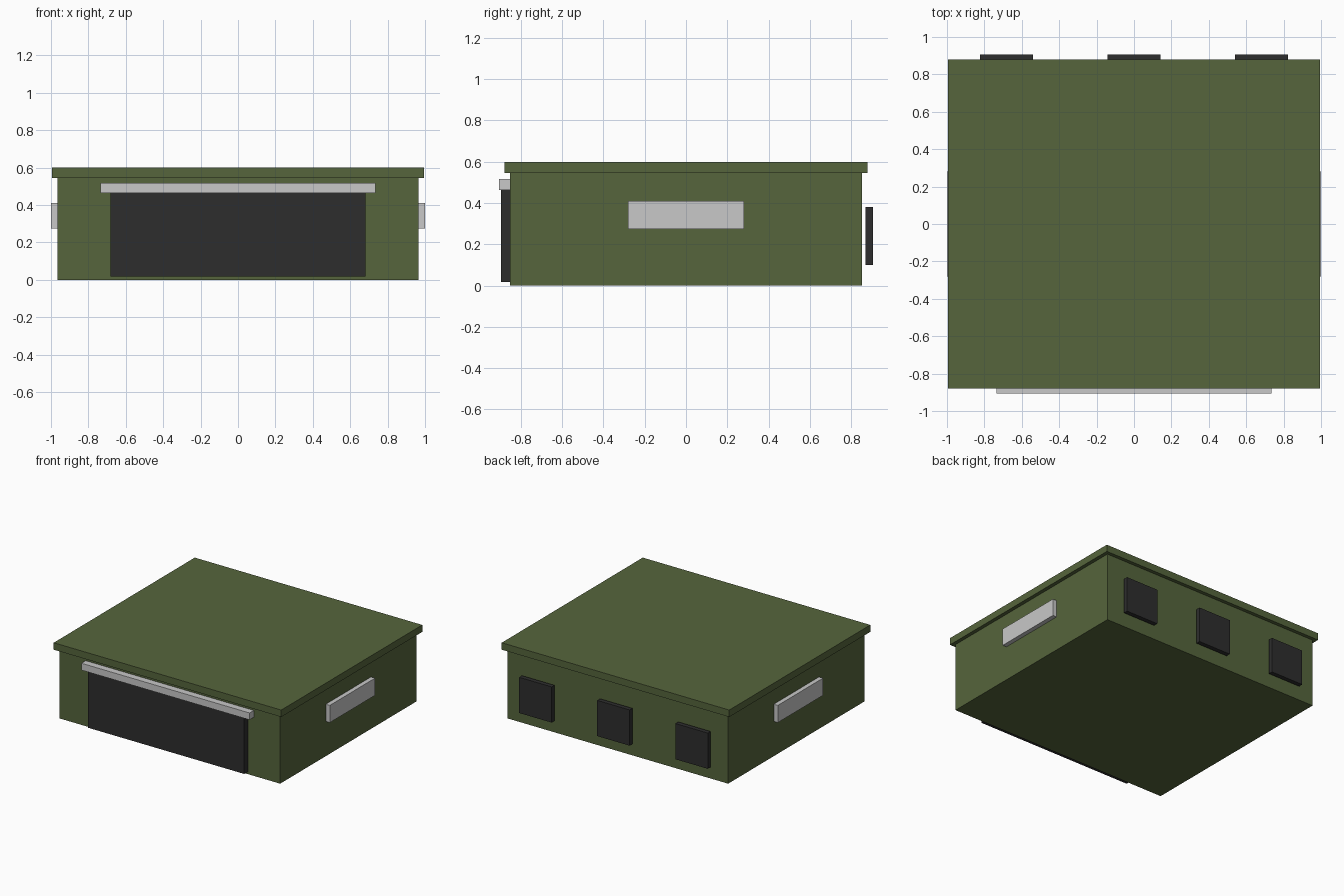
import bpy

cube = bpy.data.objects.get("Cube")
if cube:
    bpy.data.objects.remove(cube, do_unlink=True)


def material(name, color):
    mat = bpy.data.materials.new(name)
    mat.use_nodes = True
    mat.diffuse_color = (*color, 1)
    bsdf = next(n for n in mat.node_tree.nodes if n.type == "BSDF_PRINCIPLED")
    bsdf.inputs["Base Color"].default_value = (*color, 1)
    return mat


def box(name, x, y, z, mat):
    """Box spanning the given (low, high) range on each axis."""
    spans = (x, y, z)
    bpy.ops.mesh.primitive_cube_add(size=1, location=[sum(s) / 2 for s in spans])
    obj = bpy.context.object
    obj.name = name
    obj.scale = [s[1] - s[0] for s in spans]
    bpy.ops.object.transform_apply(location=False, rotation=False, scale=True)
    obj.data.materials.append(mat)
    return obj


green = material("olive_green", (0.092, 0.130, 0.045))
dark = material("charcoal", (0.027, 0.027, 0.027))
grey = material("light_grey", (0.58, 0.58, 0.58))

# Main block and overhanging roof slab
box("body", (-0.965, 0.965), (-0.852, 0.852), (0, 0.545), green)
box("roof", (-0.994, 0.994), (-0.88, 0.88), (0.545, 0.6), green)

# Wide front door with a lintel above it
box("front_door", (-0.682, 0.682), (-0.896, -0.852), (0.018, 0.463), dark)
box("door_lintel", (-0.735, 0.735), (-0.905, -0.852), (0.463, 0.517), grey)

# Side panels
for name, low, high in (("left", 0.965, 1.0), ("right", -1.0, -0.965)):
    box(name + "_side_panel", (low, high), (-0.282, 0.282), (0.274, 0.41), grey)

# Row of vents standing just off the back wall
for name, cx in (("left", 0.682), ("middle", 0), ("right", -0.682)):
    box(name + "_back_vent", (cx - 0.142, cx + 0.142), (0.87, 0.905), (0.1, 0.382), dark)
